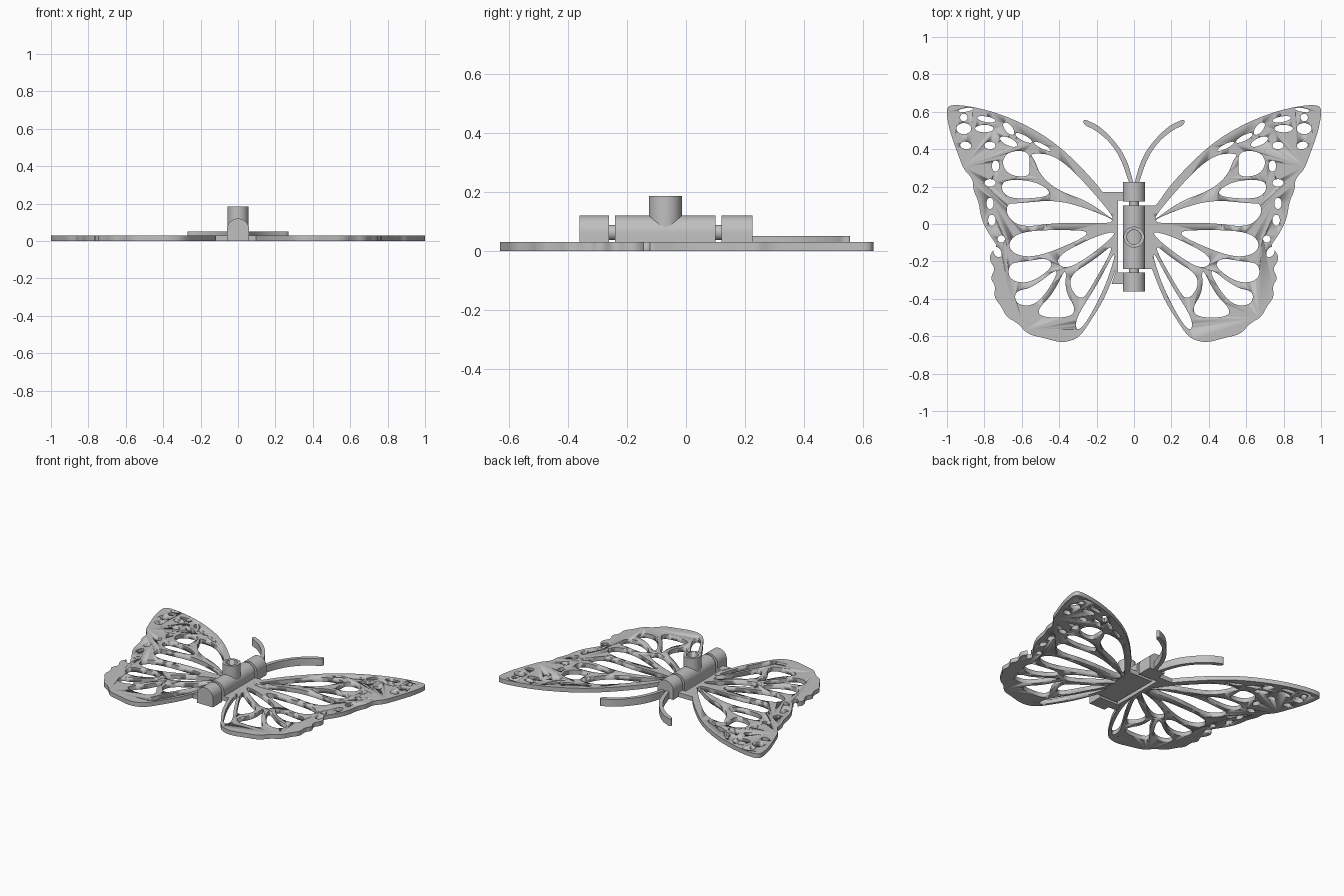
import bpy
import bmesh
from math import cos, sin, pi, radians
from mathutils import Vector

cube = bpy.data.objects.get("Cube")
if cube:
    bpy.data.objects.remove(cube, do_unlink=True)

grey = bpy.data.materials.new("plain_grey")
grey.use_nodes = True
colour = (0.53, 0.53, 0.53, 1)
grey.diffuse_color = colour
grey.node_tree.nodes["Principled BSDF"].inputs["Base Color"].default_value = colour

SHEET = 0.03     # wing thickness
RADIUS = 0.06    # hinge barrel radius


def rounded(corners, passes=3):
    """Round a closed outline, given in hundredths, by cutting its corners."""
    points = [Vector(c) / 100 for c in corners]
    for _ in range(passes):
        cut = []
        for here, after in zip(points, points[1:] + points[:1]):
            cut += [here.lerp(after, 0.25), here.lerp(after, 0.75)]
        points = cut
    return points


def circle(radius, cx=0, cy=0, sides=32):
    turns = [2 * pi * k / sides for k in range(sides)]
    return [(cx + radius * cos(t), cy + radius * sin(t)) for t in turns]


def spot(x, y, long, short, tilt=0):
    """Oval hole, in hundredths, turned by a tilt in degrees."""
    c, s = cos(radians(tilt)), sin(radians(tilt))
    ring = [(u * long, v * short) for u, v in circle(1, sides=16)]
    return [((x + u * c - v * s) / 100, (y + u * s + v * c) / 100) for u, v in ring]


def prism(name, sections, start, end, axis="z"):
    """Extrude closed sections from start to end along y or z."""
    place = {"y": lambda u, v, d: (u, d, v), "z": lambda u, v, d: (u, v, d)}[axis]
    bm = bmesh.new()
    faces = [bm.faces.new([bm.verts.new(place(u, v, start)) for u, v in section])
             for section in sections]
    out = bmesh.ops.extrude_face_region(bm, geom=faces, use_keep_orig=True)["geom"]
    moved = [g for g in out if isinstance(g, bmesh.types.BMVert)]
    bmesh.ops.translate(bm, verts=moved, vec=place(0, 0, end - start))
    bmesh.ops.recalc_face_normals(bm, faces=bm.faces)
    mesh = bpy.data.meshes.new(name)
    bm.to_mesh(mesh)
    bm.free()
    mesh.materials.append(grey)
    obj = bpy.data.objects.new(name, mesh)
    bpy.context.collection.objects.link(obj)
    bpy.ops.object.select_all(action="DESELECT")
    obj.select_set(True)
    bpy.context.view_layer.objects.active = obj
    bpy.ops.object.shade_smooth_by_angle(angle=radians(35))
    return obj


def cut_holes(part, name, sections, start, end):
    """Cut upright holes through a part with a hidden cutter."""
    cutter = prism(name, sections, start, end)
    cutter.hide_render = True
    cutter.hide_viewport = True
    cut = part.modifiers.new("holes", "BOOLEAN")
    cut.operation = "DIFFERENCE"
    cut.object = cutter
    cut.solver = "EXACT"
    cut.use_self = True


def mirrored(part):
    mirror = part.modifiers.new("both_sides", "MIRROR")
    mirror.use_mirror_merge = False


# Wing pair: scalloped margin, vein cells and marginal spots
margin = [(9, 8), (12, 10), (18, 19), (26, 28), (36, 38), (46, 46), (58, 53),
          (72, 59), (85, 62.5), (96, 63.9), (100.3, 62.5), (99.8, 56), (98, 48),
          (94, 37), (91, 29), (86, 24), (86, 18), (83, 12), (82, 4), (79, -3),
          (75, -9), (73, -12), (77, -16), (77, -20), (74, -24), (77, -29),
          (74, -33), (75, -39), (71, -44), (68, -50), (62, -53), (57, -59),
          (48, -61), (39, -63.5), (32, -62), (28, -59), (24, -53), (17, -42),
          (13, -33), (10, -25), (9, -22)]
upper_cells = [
    [(56, 38), (42, 37), (26, 22), (7, -1), (24, 12), (41, 18), (50, 26), (53, 34)],
    [(56, 39), (67, 39), (71, 33), (67, 26), (56, 25), (56, 31)],
    [(70, 24), (71, 17), (64, 13), (42, 15), (52, 23)],
    [(68, 11), (68, 4), (60, -2), (40, 1), (6, 0), (24, 8), (42, 13), (62, 11)],
]
lower_cells = [
    [(40, -3), (60, -4), (67, -9), (66, -15), (57, -18), (44, -15), (20, -4)],
    [(7, -3), (22, -7), (43, -18), (37, -25), (22, -16)],
    [(46, -18), (58, -20), (67, -21), (67, -30), (56, -32), (43, -23)],
    [(39, -22), (54, -34), (64, -36), (63, -43), (54, -44), (46, -36)],
    [(36, -22), (43, -37), (52, -46), (49, -50), (34, -50), (31, -45), (37, -36)],
    [(9, -9), (21, -19), (34, -27), (34, -35), (28, -41), (23, -34)],
    [(9, -12), (20, -33), (31, -50), (31, -57), (27, -55), (19, -41), (13, -27)],
]
tip_spots = [
    spot(90, 61, 4, 1, -8), spot(91, 57, 2, 2), spot(79, 56, 5, 1.5, 10),
    spot(91, 51, 4, 3), spot(80, 51, 5, 2), spot(90, 42, 3, 2, 10),
    spot(67, 51, 4, 2, 50), spot(67, 44, 5, 2, 25), spot(77, 42, 3, 2),
    spot(59, 46, 5, 1.5, 27), spot(49, 41.5, 5, 1.2, 27),
]
edge_spots = [
    spot(74, 31, 2, 3), spot(77, 22, 3, 2), spot(77, 11, 2, 3),
    spot(76, 2, 2, 3), spot(71, -8, 2, 2), spot(73, -15, 2, 3, -30),
]
wings = prism("wings", [rounded(margin)], 0, SHEET)
cells = [rounded(cell) for cell in upper_cells + lower_cells]
cut_holes(wings, "wing_hole_cutter", cells + tip_spots + edge_spots, -SHEET, 2 * SHEET)
mirrored(wings)

# Antennae with thickened tips
antenna = [(0.5, 21), (0.5, 23), (4, 35), (10, 44), (18, 52), (24, 55), (27, 56),
           (27, 53), (21, 50.5), (13, 44), (7, 35), (3, 23), (2, 21)]
mirrored(prism("antennae", [rounded(antenna)], 0, 0.05))

# Hinge barrels: round on top, straight down to a flat base
arch = [(RADIUS * cos(k * pi / 20), RADIUS + RADIUS * sin(k * pi / 20)) for k in range(21)]
arch += [(-RADIUS, 0), (RADIUS, 0)]
barrels = {"front_knuckle": (-0.36, -0.26), "middle_barrel": (-0.24, 0.1),
           "back_knuckle": (0.12, 0.225)}
for name, (front, back) in barrels.items():
    prism(name, [arch], front, back, "y")
prism("hinge_pin", [circle(0.026, 0, 0.062)], -0.3, 0.17, "y")

# Hinge plates: left wing holds the middle, right wing holds the ends
left_plate = [(0.05, 0.1), (0.12, 0.1), (0.1, 0.02), (0.1, -0.24), (0.05, -0.24)]
right_plate = [(-0.05, 0.17), (-0.175, 0.17), (-0.1, 0.02), (-0.1, -0.26),
               (-0.12, -0.32), (-0.05, -0.32), (-0.05, -0.26), (-0.085, -0.26),
               (-0.085, 0.125), (-0.05, 0.125)]
prism("left_plate", [left_plate], 0, SHEET)
prism("right_plate", [right_plate], 0, SHEET)

# Upright socket with a bored hole
POST_Y = -0.07
post = prism("socket_post", [circle(0.056, 0, POST_Y)], 0.05, 0.185)
cut_holes(post, "bore_cutter", [circle(0.038, 0, POST_Y)], 0.08, 0.3)
